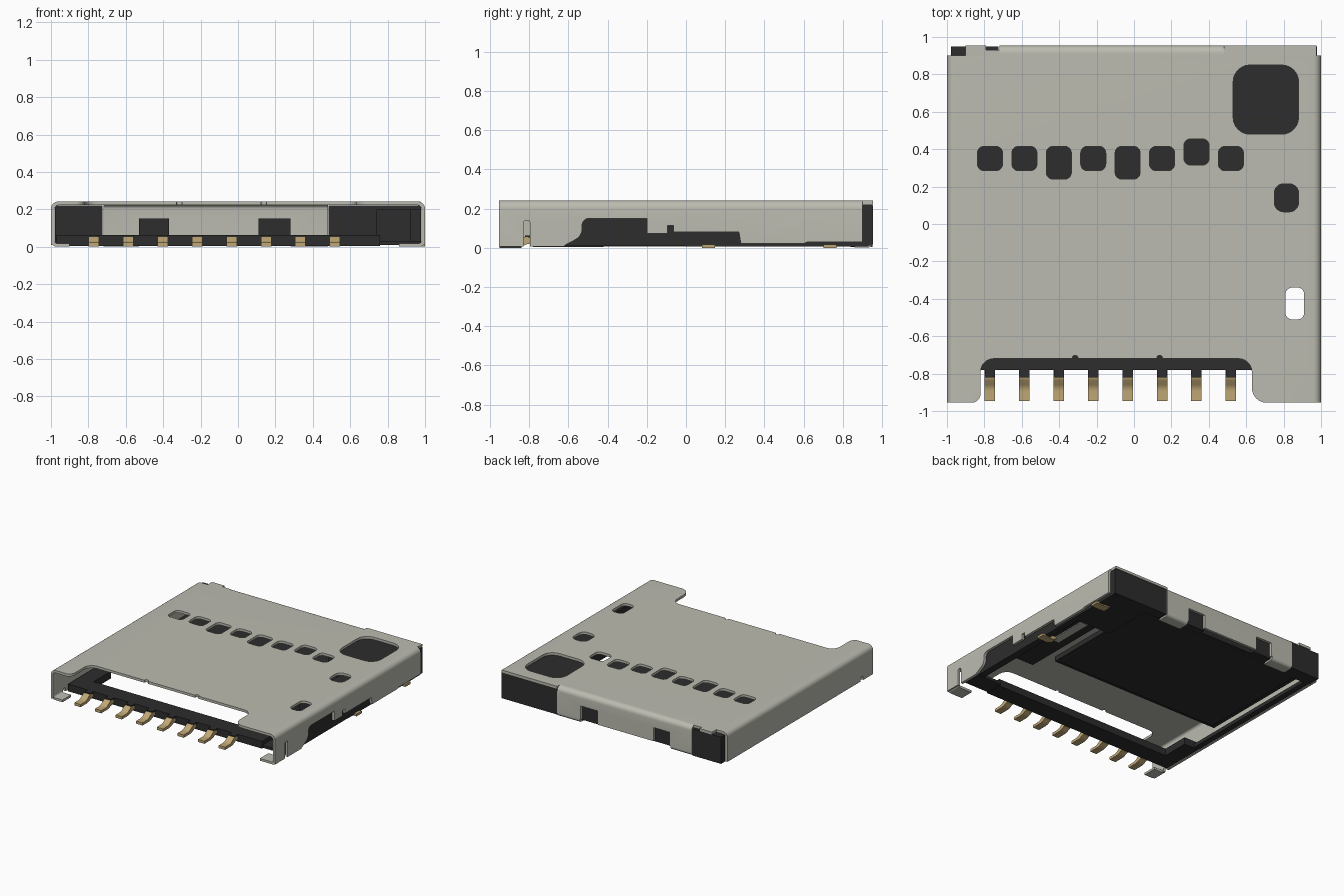
import bpy, bmesh, math
from mathutils import Vector

cube = bpy.data.objects.get("Cube")
if cube:
    bpy.data.objects.remove(cube, do_unlink=True)


def material(name, rgb, rough, metal=0.0):
    m = bpy.data.materials.new(name)
    m.use_nodes = True
    m.diffuse_color = (*rgb, 1)
    b = m.node_tree.nodes["Principled BSDF"]
    b.inputs["Base Color"].default_value = (*rgb, 1)
    b.inputs["Roughness"].default_value = rough
    b.inputs["Metallic"].default_value = metal
    return m


METAL = material("sheet metal grey", (0.50, 0.50, 0.44), 0.5)
BLACK = material("black plastic", (0.026, 0.026, 0.026), 0.6)
GOLD = material("gold plating", (0.53, 0.39, 0.18), 0.5)


def fillet(points, steps=6):
    """Round each (a, b, radius) corner of a closed outline."""
    out, n = [], len(points)
    for i, p in enumerate(points):
        c = Vector(p[:2])
        r = p[2] if len(p) > 2 else 0
        if r == 0:
            out.append(c)
            continue
        a = c + (Vector(points[i - 1][:2]) - c).normalized() * r
        b = c + (Vector(points[(i + 1) % n][:2]) - c).normalized() * r
        o = a + b - c
        if abs((a - c).dot(b - c)) < 1e-6:      # true arc on square corners
            for k in range(steps + 1):
                t = k / steps * math.pi / 2
                out.append(o + (a - o) * math.cos(t) + (b - o) * math.sin(t))
        else:
            for k in range(steps + 1):
                t = k / steps
                out.append(a * (1 - t) ** 2 + c * 2 * t * (1 - t) + b * t * t)
    return out


def add_prism(bm, points, axis, lo, hi):
    place = {"x": lambda a, b, t: (t, a, b),
             "y": lambda a, b, t: (a, t, b),
             "z": lambda a, b, t: (a, b, t)}[axis]
    pts = fillet(points)
    low = [bm.verts.new(place(*p, lo)) for p in pts]
    high = [bm.verts.new(place(*p, hi)) for p in pts]
    bm.faces.new(low[::-1])
    bm.faces.new(high)
    n = len(pts)
    for i in range(n):
        j = (i + 1) % n
        bm.faces.new((low[i], low[j], high[j], high[i]))


def build(name, prisms, mat):
    """Make one object from a list of (outline, axis, low, high)."""
    bm = bmesh.new()
    for p in prisms:
        add_prism(bm, *p)
    bmesh.ops.recalc_face_normals(bm, faces=bm.faces)
    me = bpy.data.meshes.new(name)
    bm.to_mesh(me)
    bm.free()
    ob = bpy.data.objects.new(name, me)
    bpy.context.collection.objects.link(ob)
    if mat:
        me.materials.append(mat)
    return ob


def rect(x0, x1, y0, y1, r=0.0):
    return [(x0, y0, r), (x1, y0, r), (x1, y1, r), (x0, y1, r)]


def block(x0, x1, y0, y1, z0, z1):
    return (rect(x0, x1, y0, y1), "z", z0, z1)


def select(ob):
    bpy.ops.object.select_all(action="DESELECT")
    ob.select_set(True)
    bpy.context.view_layer.objects.active = ob


def cut(ob, prisms):
    cutter = build("cutter", prisms, None)
    cutter.hide_render = True
    select(ob)
    mod = ob.modifiers.new("cut", "BOOLEAN")
    mod.operation, mod.solver, mod.object = "DIFFERENCE", "EXACT", cutter
    bpy.ops.object.modifier_apply(modifier=mod.name)
    bpy.data.objects.remove(cutter, do_unlink=True)


def smooth(ob):
    select(ob)
    bpy.ops.object.shade_smooth_by_angle(angle=math.radians(35))


TOP, UNDER = 0.242, 0.222
PITCH = [-0.77 + 0.184 * i for i in range(8)]

# Folded sheet metal shell: top plate and both side walls
shell = build("shell", [([(-1, 0.008), (-1, TOP, 0.04), (1, TOP, 0.04), (1, 0.008),
                          (0.98, 0.008), (0.98, UNDER, 0.02), (-0.98, UNDER, 0.02),
                          (-0.98, 0.008)], "y", -0.955, 0.9)], METAL)

# Front opening and the windows in the top plate
front = [(-0.90, -1.1), (-0.90, -0.956), (-0.82, -0.956, 0.05), (-0.82, -0.72, 0.07),
         (0.63, -0.72, 0.07), (0.63, -0.956, 0.08), (0.72, -0.956), (0.72, -1.1)]
holes = [(front, "z", 0.1, 0.3)]
for i, x in enumerate(PITCH):
    y0, y1 = {2: (0.24, 0.415), 4: (0.24, 0.415), 6: (0.315, 0.455)}.get(i, (0.285, 0.415))
    holes.append((rect(x - 0.067, x + 0.067, y0, y1, 0.035), "z", 0.1, 0.3))
for x0, x1, y0, y1, r in [(0.53, 0.88, 0.48, 0.85, 0.09), (0.75, 0.88, 0.065, 0.215, 0.05),
                          (0.81, 0.91, -0.51, -0.34, 0.035)]:
    holes.append((rect(x0, x1, y0, y1, r), "z", 0.1, 0.3))
cut(shell, holes)
cut(shell, [(rect(x - 0.015, x + 0.015, -0.75, -0.703, 0.012), "z", 0.1, 0.3)
            for x in (-0.315, 0.137)])

# Stepped cut-out and relief slots in the side walls
step = [(-0.62, -0.05), (-0.62, 0.012), (-0.53, 0.06, 0.04), (-0.53, 0.15, 0.035),
        (-0.2, 0.15), (-0.2, 0.072), (-0.095, 0.072), (-0.095, 0.115), (-0.065, 0.115),
        (-0.065, 0.08), (0.27, 0.08), (0.28, 0.022), (0.6, 0.022), (0.62, 0.03),
        (0.9 + 0.01, 0.03), (0.91, -0.05)]
cut(shell, [(step, "x", 0.9, 1.1),
            (rect(-0.83, -0.795, -0.05, 0.14, 0.015), "x", 0.9, 1.1),
            (rect(-0.83, -0.795, -0.05, 0.04, 0.015), "x", -1.1, -0.9)])
smooth(shell)

# Rear lip of the top plate and the folded back wall
build("rear_lip", [block(-0.9, -0.79, 0.9, 0.955, UNDER, TOP),
                   block(-0.79, -0.72, 0.9, 0.93, UNDER, TOP),
                   block(0.48, 0.975, 0.9, 0.955, UNDER, TOP)], METAL)
back = build("back_wall", [([(0.9, TOP), (0.955, TOP, 0.04), (0.955, 0.03), (0.935, 0.03),
                             (0.935, UNDER, 0.02), (0.9, UNDER)], "x", -0.72, 0.48)], METAL)
NOTCHES = [(-0.52, -0.38), (0.12, 0.27)]
cut(back, [block(a, b, 0.85, 1.0, -0.1, 0.14) for a, b in NOTCHES])
smooth(back)

# Curled tabs under the back wall
curl = [(0.955, 0.03), (0.955, 0.002, 0.025), (0.86, 0.002), (0.86, 0.018),
        (0.935, 0.018, 0.01), (0.935, 0.03)]
smooth(build("rear_tabs", [(curl, "x", -0.72, -0.53), (curl, "x", 0.28, 0.48)], METAL))

# Folded solder feet at the front corners
feet = []
for s, inner in ((1, 0.86), (-1, 0.9)):
    feet.append(([(s, 0.04), (s, 0, 0.03), (s * inner, 0), (s * inner, 0.018),
                  (s * 0.98, 0.018, 0.012), (s * 0.98, 0.04)], "y", -0.95, -0.84))
smooth(build("front_feet", feet, METAL))

# Plastic floor plate with a slightly recessed border
build("floor_plate", [block(-0.87, 0.66, -0.12, 0.9, 0.02, 0.06),
                      block(-0.83, 0.63, -0.09, 0.87, 0.01, 0.021)], BLACK)

# Plastic front bar, its end posts and contact nubs
bar = [block(-0.97, 0.76, -0.78, -0.64, 0.005, 0.063),
       block(-0.97, -0.84, -0.64, -0.42, 0.005, 0.063),
       block(0.76, 0.975, -0.77, -0.62, 0.008, 0.03)]
bar += [block(x - 0.027, x + 0.027, -0.82, -0.78, 0.045, 0.063) for x in PITCH]
build("front_bar", bar, BLACK)

# Plastic side rails, rear corner blocks and notch plugs
build("side_rails", [block(0.92, 0.978, -0.62, 0.0, 0.01, 0.2),
                     block(0.74, 0.978, -0.28, 0.46, 0.03, 0.2),
                     block(0.93, 0.978, 0.0, 0.93, 0.008, 0.1),
                     block(-0.978, -0.93, -0.42, 0.9, 0.01, 0.04)], BLACK)
build("rear_blocks", [block(0.485, 0.978, 0.46, 0.95, 0.012, 0.22),
                      block(-0.978, -0.725, 0.84, 0.95, 0.005, 0.22)], BLACK)
build("notch_plugs", [block(a - 0.01, b + 0.01, 0.88, 0.932, 0.02, 0.15)
                      for a, b in NOTCHES], BLACK)

# Metal switch strip under the side rail
build("switch_strip", [block(0.81, 0.88, 0.1, 0.44, 0.024, 0.031)], METAL)

# Bent front contacts
lead = [(-0.70, 0.04), (-0.70, 0.022), (-0.805, 0.022, 0.02), (-0.85, 0.0, 0.02), (-0.945, 0.0),
        (-0.945, 0.022), (-0.875, 0.022, 0.02), (-0.82, 0.06, 0.02), (-0.78, 0.044)]
smooth(build("contacts", [(lead, "x", x - 0.028, x + 0.028) for x in PITCH], GOLD))

# Switch contacts at the side
side = [(0.87, 0.03), (0.87, 0.012), (0.91, 0.0, 0.01), (1.0, 0.0), (1.0, 0.018),
        (0.93, 0.018, 0.02), (0.91, 0.03)]
smooth(build("switch_contacts", [(side, "y", y - 0.033, y + 0.033)
                                 for y in (0.115, 0.735)], GOLD))
